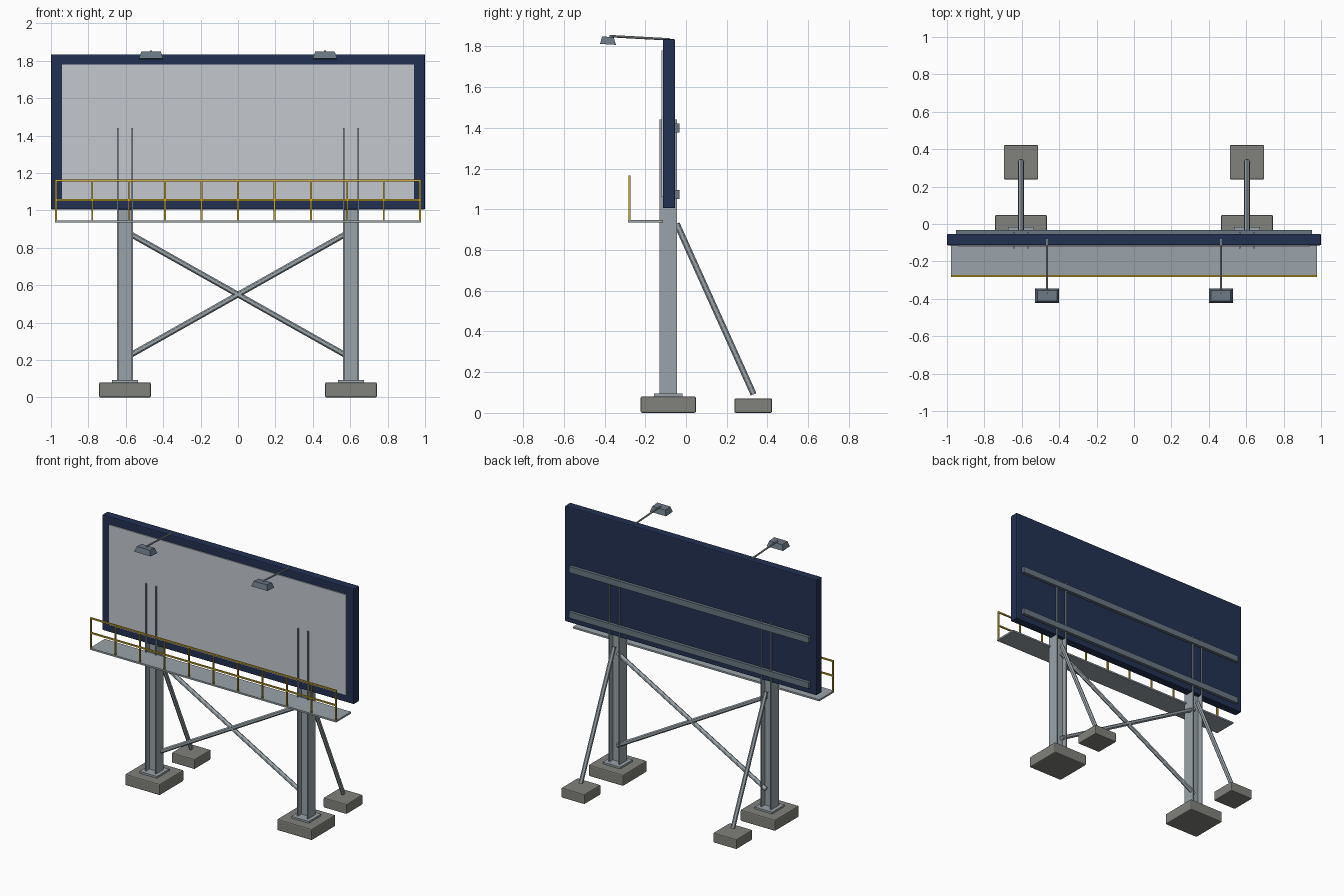
import bpy
from mathutils import Vector

if "Cube" in bpy.data.objects:
    bpy.data.objects.remove(bpy.data.objects["Cube"])


def material(name, rgb):
    m = bpy.data.materials.new(name)
    m.diffuse_color = (*rgb, 1)
    m.use_nodes = True
    m.node_tree.nodes["Principled BSDF"].inputs["Base Color"].default_value = m.diffuse_color
    return m


NAVY = material("navy_paint", (0.016, 0.03, 0.085))
GOLD = material("yellow_paint", (0.60, 0.40, 0.03))
STEEL = material("galvanised_steel", (0.32, 0.37, 0.40))
DARK = material("dark_steel", (0.14, 0.18, 0.22))
STONE = material("concrete", (0.22, 0.22, 0.20))
FACE = material("blank_face", (0.55, 0.58, 0.62))


def add_mesh(name, verts, faces, mat, bevel=0):
    me = bpy.data.meshes.new(name)
    me.from_pydata(verts, [], faces)
    me.materials.append(mat)
    ob = bpy.data.objects.new(name, me)
    bpy.context.collection.objects.link(ob)
    if bevel:
        b = ob.modifiers.new("bevel", "BEVEL")
        b.width, b.segments = bevel, 2
    return ob


BOX_FACES = [(3, 2, 1, 0), (4, 5, 6, 7), (0, 1, 5, 4),
             (1, 2, 6, 5), (2, 3, 7, 6), (3, 0, 4, 7)]


def box(name, x, y, z, mat, bevel=0):
    """Box from (min, max) pairs."""
    verts = [(x[i], y[j], z[k]) for k in (0, 1)
             for i, j in ((0, 0), (1, 0), (1, 1), (0, 1))]
    return add_mesh(name, verts, BOX_FACES, mat, bevel)


def around(c, size):
    return (c - size / 2, c + size / 2)


def rod(name, a, b, radius, mat, sides=12):
    a, b = Vector(a), Vector(b)
    bpy.ops.mesh.primitive_cylinder_add(vertices=sides, radius=radius,
                                        depth=(b - a).length, location=(a + b) / 2)
    ob = bpy.context.object
    ob.name = name
    ob.rotation_mode = 'QUATERNION'
    ob.rotation_quaternion = (b - a).to_track_quat('Z', 'Y')
    ob.data.materials.append(mat)
    bpy.ops.object.shade_smooth_by_angle()
    return ob


# Sign panel and its blank face
box("sign_frame", (-1, 1), (-0.114, -0.053), (1.005, 1.835), NAVY, 0.006)
box("display_face", (-0.942, 0.942), (-0.121, -0.108), (1.06, 1.78), FACE)

# Horizontal stringers on the back
for z in (1.072, 1.398):
    box("back_stringer", (-0.953, 0.953), (-0.056, -0.031), around(z, 0.044), DARK)

PY = -0.087  # depth of the post line
for s, side in ((-1, "left"), (1, "right")):
    px = s * 0.604
    # Footing, base plate and H-section post
    box(side + "_footing", around(px, 0.277), around(PY, 0.272), (0, 0.081), STONE, 0.008)
    box(side + "_base_plate", around(px, 0.139), around(PY, 0.14), (0.079, 0.094), STEEL)
    for f in (-1, 1):
        box(side + "_post_flange", around(px + f * 0.0395, 0.008),
            around(PY, 0.088), (0.09, 1.44), STEEL)
    box(side + "_post_web", around(px, 0.074), around(PY, 0.009), (0.09, 1.44), STEEL)

    # Rear raking brace and its footing
    box(side + "_rear_footing", around(px, 0.184), (0.238, 0.422), (0, 0.071), STONE, 0.006)
    rod(side + "_rear_brace", (px, -0.046, 0.93), (px, 0.332, 0.091), 0.015, STEEL)

    # Diagonal cross brace between the posts
    rod(side + "_cross_brace", (s * 0.59, -0.066, 0.218), (-s * 0.59, -0.066, 0.882),
        0.015, STEEL)

    # Lamp arm and tapered lamp head
    lx = s * 0.465
    rod(side + "_lamp_arm", (lx, -0.08, 1.834), (lx, -0.375, 1.85), 0.006, STEEL, 8)
    verts = []
    for w, y0, y1, z in ((0.065, -0.422, -0.344, 1.81), (0.052, -0.412, -0.355, 1.847)):
        verts += [(lx - w, y0, z + 0.002), (lx + w, y0, z + 0.002),
                  (lx + w, y1, z - 0.003), (lx - w, y1, z - 0.003)]
    add_mesh(side + "_lamp_head", verts, BOX_FACES, DARK)

# Service walkway
box("walkway", (-0.979, 0.979), (-0.284, -0.114), (0.935, 0.947), STEEL)

# Guard rail
for i in range(11):
    box("rail_post", around(-0.974 + i * 0.1948, 0.01), around(-0.278, 0.01),
        (0.945, 1.16), GOLD)
for z in (1.055, 1.16):
    box("guard_rail", (-0.979, 0.979), around(-0.278, 0.01), around(z, 0.01), GOLD)
